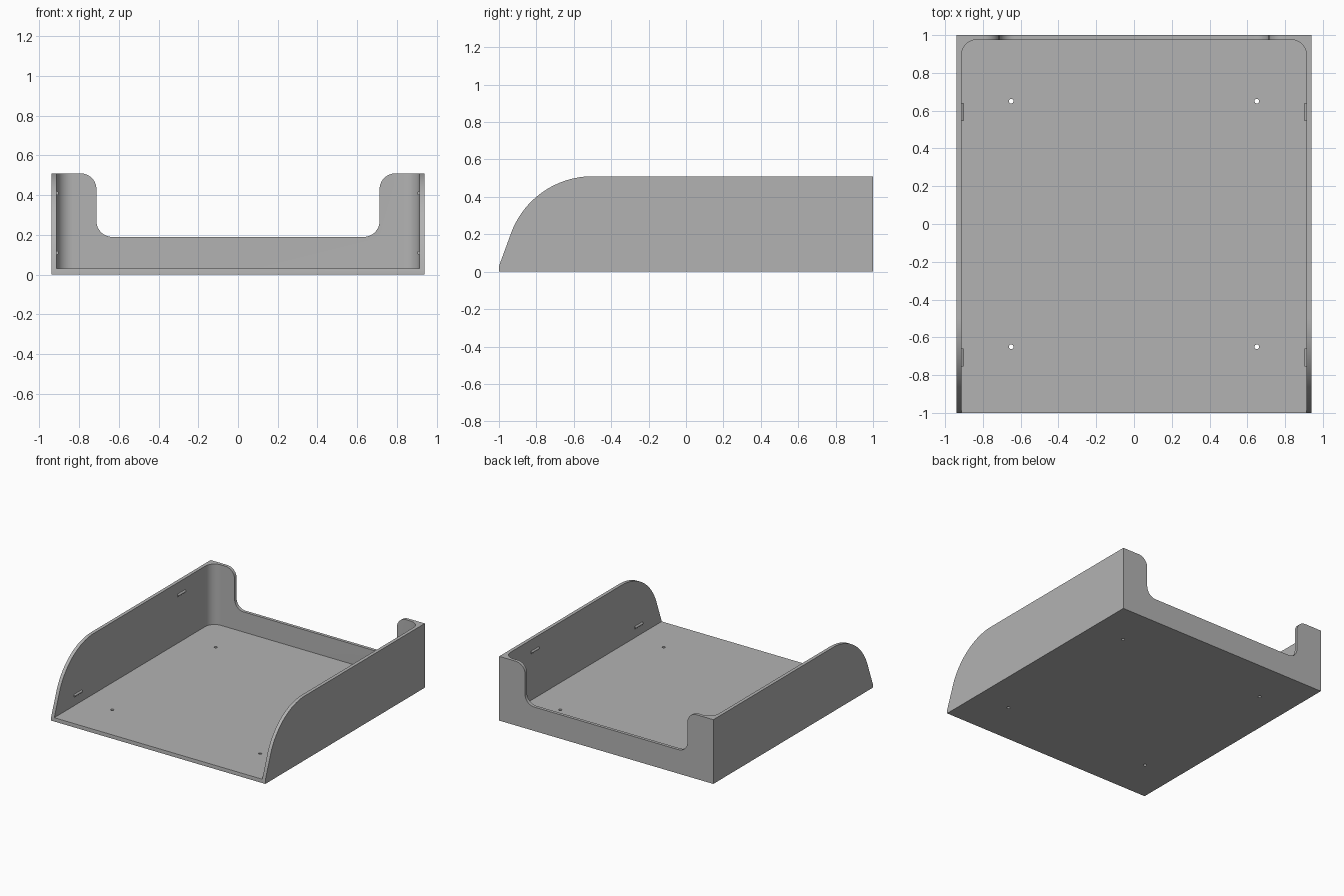
import bpy, bmesh
from math import sin, cos, radians
from mathutils import Vector

if "Cube" in bpy.data.objects:
    bpy.data.objects.remove(bpy.data.objects["Cube"])

W, L, H = 0.94, 1.0, 0.51        # half width, half length, wall height
IN_X, IN_Y, FLOOR = 0.913, 0.975, 0.03

grey = bpy.data.materials.new("plain grey")
grey.use_nodes = True
colour = (0.45, 0.45, 0.45, 1)
grey.diffuse_color = colour
grey.node_tree.nodes["Principled BSDF"].inputs["Base Color"].default_value = colour


def arc(cx, cy, r, start, end, steps=12):
    angles = [radians(start + (end - start) * i / steps) for i in range(steps + 1)]
    return [(cx + r * cos(a), cy + r * sin(a)) for a in angles]


def prism(name, outline, axis, low, high):
    """Extrude a 2D outline along one axis."""
    def place(p, d):
        return {"x": (d, p[0], p[1]), "y": (p[0], d, p[1]), "z": (p[0], p[1], d)}[axis]
    bm = bmesh.new()
    face = bm.faces.new([bm.verts.new(place(p, low)) for p in outline])
    new = bmesh.ops.extrude_face_region(bm, geom=[face])["geom"]
    shift = Vector(place((0, 0), high - low))
    bmesh.ops.translate(bm, vec=shift, verts=[v for v in new if isinstance(v, bmesh.types.BMVert)])
    bmesh.ops.recalc_face_normals(bm, faces=bm.faces)
    mesh = bpy.data.meshes.new(name)
    bm.to_mesh(mesh)
    bm.free()
    mesh.materials.append(grey)
    obj = bpy.data.objects.new(name, mesh)
    bpy.context.collection.objects.link(obj)
    return obj


def activate(obj):
    bpy.ops.object.select_all(action="DESELECT")
    obj.select_set(True)
    bpy.context.view_layer.objects.active = obj


def cut(target, cutter):
    cutter.hide_render = True
    activate(target)
    mod = target.modifiers.new("cut", "BOOLEAN")
    mod.operation, mod.solver, mod.object = "DIFFERENCE", "EXACT", cutter
    bpy.ops.object.modifier_apply(modifier=mod.name)
    bpy.data.objects.remove(cutter)


# Tray body: side profile with a swept front edge
side = [(L, 0), (L, H)] + arc(-0.5, H - 0.464, 0.464, 90, 158, 24) + [(-L, FLOOR), (-L, 0)]
tray = prism("tray_body", side, "x", -W, W)

# Inner cavity, open at the front, with rounded back corners
R = 0.08
cavity = [(-IN_X, -1.3), (IN_X, -1.3)]
cavity += arc(IN_X - R, IN_Y - R, R, 0, 90) + arc(R - IN_X, IN_Y - R, R, 90, 180)
cut(tray, prism("cavity_cutter", cavity, "z", FLOOR, 1))

# Back wall notch with rounded lower and upper corners
NX, NZ = 0.713, 0.19
half = arc(NX - R, NZ + R, R, -90, 0) + arc(NX + R, H - R, R, 180, 90) + [(NX + R, 0.8)]
notch = half + [(-x, z) for x, z in reversed(half)]
cut(tray, prism("notch_cutter", notch, "y", 0.9, 1.2))

# Screw holes through the floor
for x in (-0.65, 0.65):
    for y in (-0.65, 0.65):
        cut(tray, prism("hole_cutter", arc(x, y, 0.012, 0, 345, 23), "z", -0.1, 0.1))

activate(tray)
bpy.ops.object.shade_smooth_by_angle(angle=radians(30))

# Small rounded ribs on the inner side walls: low in front, high at the back
for side_name, s in (("left", 1), ("right", -1)):
    for end, y, z in (("front", -0.707, 0.11), ("back", 0.593, 0.41)):
        outline = [(s * (IN_X + x), z + h) for x, h in arc(0, 0, 0.01, 90, 270, 10)]
        outline += [(s * (IN_X + 0.005), z - 0.01), (s * (IN_X + 0.005), z + 0.01)]
        rib = prism(f"{end}_{side_name}_rib", outline, "y", y - 0.048, y + 0.048)
        activate(rib)
        bpy.ops.object.shade_smooth_by_angle(angle=radians(30))
